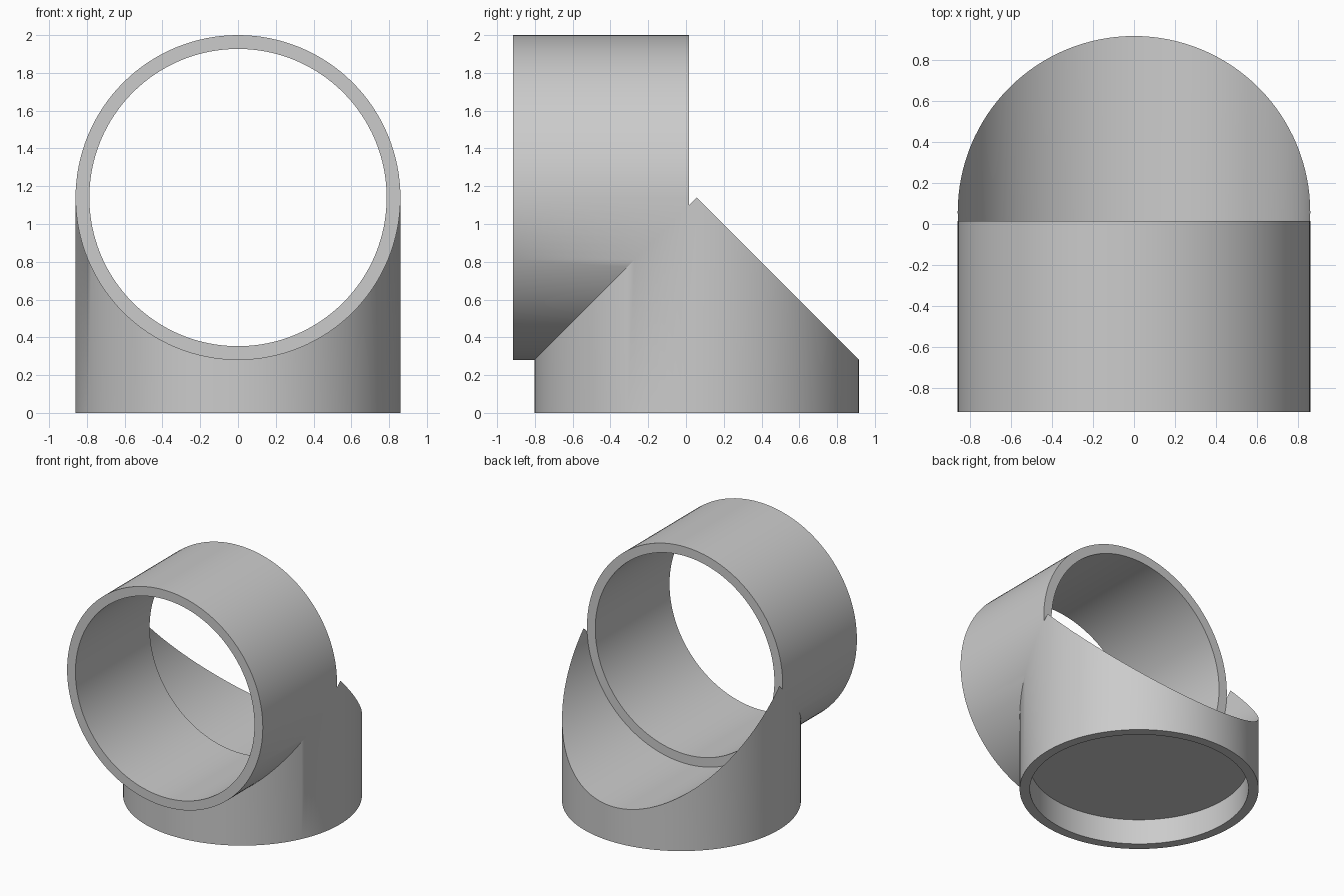
import bpy, bmesh
from math import sin, cos, pi, radians

old = bpy.data.objects.get("Cube")
if old:
    bpy.data.objects.remove(old, do_unlink=True)

N = 128                      # sides of every round part
H = N // 2
R, BORE = 0.86, 0.787        # outer and inner radius
AXIS_Z = 1.14                # height of the horizontal tube axis
BASE_Y = 0.057               # centre of the upright base
FRONT_Y = -0.917
BACK_Y = BASE_Y - R * sin(2 * pi / N)
FLOOR_Z = 0.2                # ceiling of the socket under the base

bm = bmesh.new()


def tube_ring(radius, y_at):
    """Ring around the horizontal axis, running under the axis first."""
    angles = [2 * pi * i / N for i in range(N)]
    return [bm.verts.new((radius * cos(a), y_at(i, a), AXIS_Z - radius * sin(a)))
            for i, a in enumerate(angles)]


def base_ring(radius, z_at):
    """Ring around the vertical axis, running along the front first."""
    angles = [2 * pi * i / N for i in range(N)]
    return [bm.verts.new((radius * cos(a), BASE_Y - radius * sin(a), z_at(a)))
            for a in angles]


def bridge(a, b):
    for i in range(N):
        j = (i + 1) % N
        bm.faces.new((a[i], a[j], b[j], b[i]))


def seam_y(i, a):
    return BASE_Y - R * sin(a) if 0 < i < H else BACK_Y


# Horizontal tube: outer skin trimmed to the base, end rims and bore
front_outer = tube_ring(R, lambda i, a: FRONT_Y)
front_inner = tube_ring(BORE, lambda i, a: FRONT_Y)
skin_end = tube_ring(R, seam_y)
back_outer = tube_ring(R, lambda i, a: BACK_Y)
back_inner = tube_ring(BORE, lambda i, a: BACK_Y)
bridge(front_outer, skin_end)
bridge(front_outer, front_inner)
bridge(front_inner, back_inner)
bridge(back_inner, back_outer)

# Upright base: wall with a saddle-shaped top edge, bottom rim and socket
wall_top = base_ring(R, lambda a: AXIS_Z - R * abs(sin(a)))
wall_foot = base_ring(R, lambda a: 0)
socket_foot = base_ring(BORE, lambda a: 0)
socket_top = base_ring(BORE, lambda a: FLOOR_Z)
bridge(wall_top, wall_foot)
bridge(wall_foot, socket_foot)
bridge(socket_foot, socket_top)
bm.faces.new(socket_top)

# Open saddle behind the tube, with a pointed tip on each side
for i in range(1, H - 1):
    bm.faces.new((back_outer[i], back_outer[i + 1],
                  wall_top[N - i - 1], wall_top[N - i]))
bm.faces.new((back_outer[1], wall_top[0], wall_top[N - 1]))
bm.faces.new((back_outer[H - 1], wall_top[H], wall_top[H + 1]))

bmesh.ops.remove_doubles(bm, verts=bm.verts[:], dist=0.0001)
bmesh.ops.recalc_face_normals(bm, faces=bm.faces[:])

mesh = bpy.data.meshes.new("pipe_saddle")
bm.to_mesh(mesh)
bm.free()
fitting = bpy.data.objects.new("pipe_saddle", mesh)
bpy.context.collection.objects.link(fitting)

# Plain grey finish
grey = bpy.data.materials.new("light_grey")
grey.use_nodes = True
colour = (0.6, 0.6, 0.6, 1)
grey.diffuse_color = colour
grey.node_tree.nodes["Principled BSDF"].inputs["Base Color"].default_value = colour
mesh.materials.append(grey)

bpy.ops.object.select_all(action="DESELECT")
fitting.select_set(True)
bpy.context.view_layer.objects.active = fitting
bpy.ops.object.shade_smooth_by_angle(angle=radians(30))
